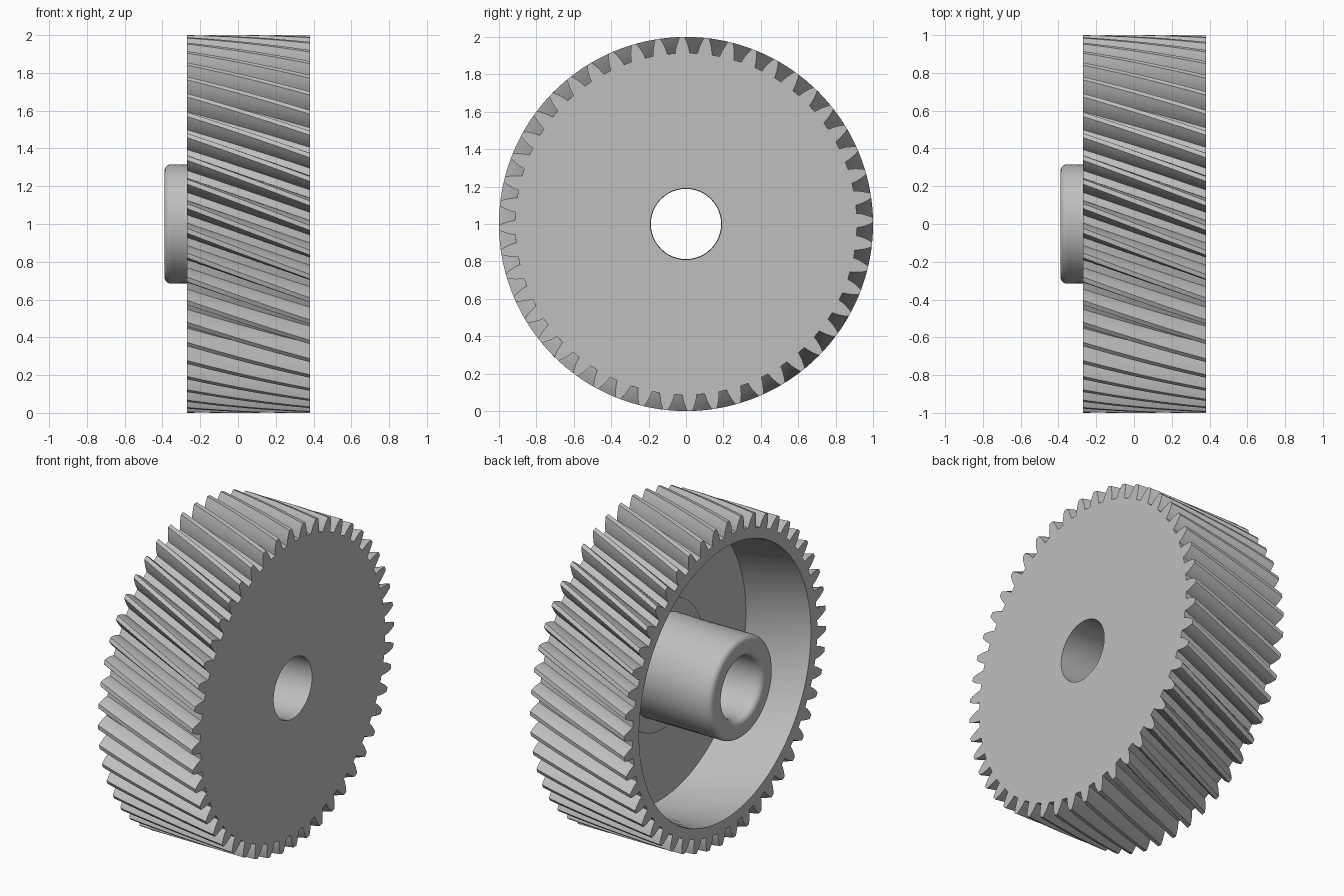
import bpy, bmesh, math

cube = bpy.data.objects.get("Cube")
if cube:
    bpy.data.objects.remove(cube, do_unlink=True)

TEETH = 48
PITCH = math.tau / TEETH
PHASE = math.radians(1.2)
X_BACK, X_FACE = -0.27, 0.38      # width of the toothed rim
TWIST = math.tan(math.radians(20)) / 0.957
BORE, HUB, BOSS, RECESS = 0.19, 0.315, 0.40, 0.85
FLOOR = 0.18                      # x of the recess floor

# One tooth flank: radius and half angle, from root to tip
FLANK = [(0.914, 0.042), (0.935, 0.038), (0.957, 0.0315), (0.98, 0.0225), (1.0, 0.013)]
TOOTH = [(r, -a) for r, a in FLANK] + [(r, a) for r, a in reversed(FLANK)]
OUTLINE = [(r, a + PHASE + i * PITCH) for i in range(TEETH) for r, a in TOOTH]

metal = bpy.data.materials.new("grey_metal")
metal.use_nodes = True
GREY = (0.52, 0.52, 0.52, 1)
metal.diffuse_color = GREY
metal.node_tree.nodes["Principled BSDF"].inputs["Base Color"].default_value = GREY


def loft(name, rings):
    """Skin rings of (x, radius) about the x axis; radius None is the toothed outline."""
    bm = bmesh.new()
    rows = []
    for x, radius in rings:
        turn = TWIST * (x - X_FACE)
        rows.append([bm.verts.new((x, (radius or r) * math.cos(a + turn),
                                   1 + (radius or r) * math.sin(a + turn)))
                     for r, a in OUTLINE])
    n = len(OUTLINE)
    for low, high in zip(rows, rows[1:]):
        for j in range(n):
            k = (j + 1) % n
            bm.faces.new((low[j], high[j], high[k], low[k]))
    mesh = bpy.data.meshes.new(name)
    bm.to_mesh(mesh)
    bm.free()
    mesh.materials.append(metal)
    obj = bpy.data.objects.new(name, mesh)
    bpy.context.collection.objects.link(obj)
    bpy.ops.object.select_all(action='DESELECT')
    obj.select_set(True)
    bpy.context.view_layer.objects.active = obj
    bpy.ops.object.shade_smooth_by_angle(angle=math.radians(30))
    return obj


def fillet(cx, cr, size, start, steps=6):
    """Quarter-round corner as (x, radius) points, turning towards the bore."""
    angles = [math.radians(start - 90 * i / steps) for i in range(steps + 1)]
    return [(cx - size * math.cos(a), cr + size * math.sin(a)) for a in angles]


# Wheel: flat face, helical teeth, rim, recess wall and floor
SLICES = 12
teeth = [(X_FACE + (X_BACK - X_FACE) * i / SLICES, None) for i in range(SLICES + 1)]
loft("helical_wheel", [(X_FACE, BORE)] + teeth
     + [(X_BACK, RECESS), (FLOOR, RECESS), (FLOOR, BOSS)])

# Hub: low boss, rounded sleeve and through bore
END, ROUND = -0.39, 0.035
loft("hub", [(FLOOR, BOSS), (FLOOR - 0.02, BOSS), (FLOOR - 0.02, HUB)]
     + fillet(END + ROUND, HUB - ROUND, ROUND, 90)
     + fillet(END + ROUND, BORE + ROUND, ROUND, 0)
     + [(X_FACE, BORE)])
